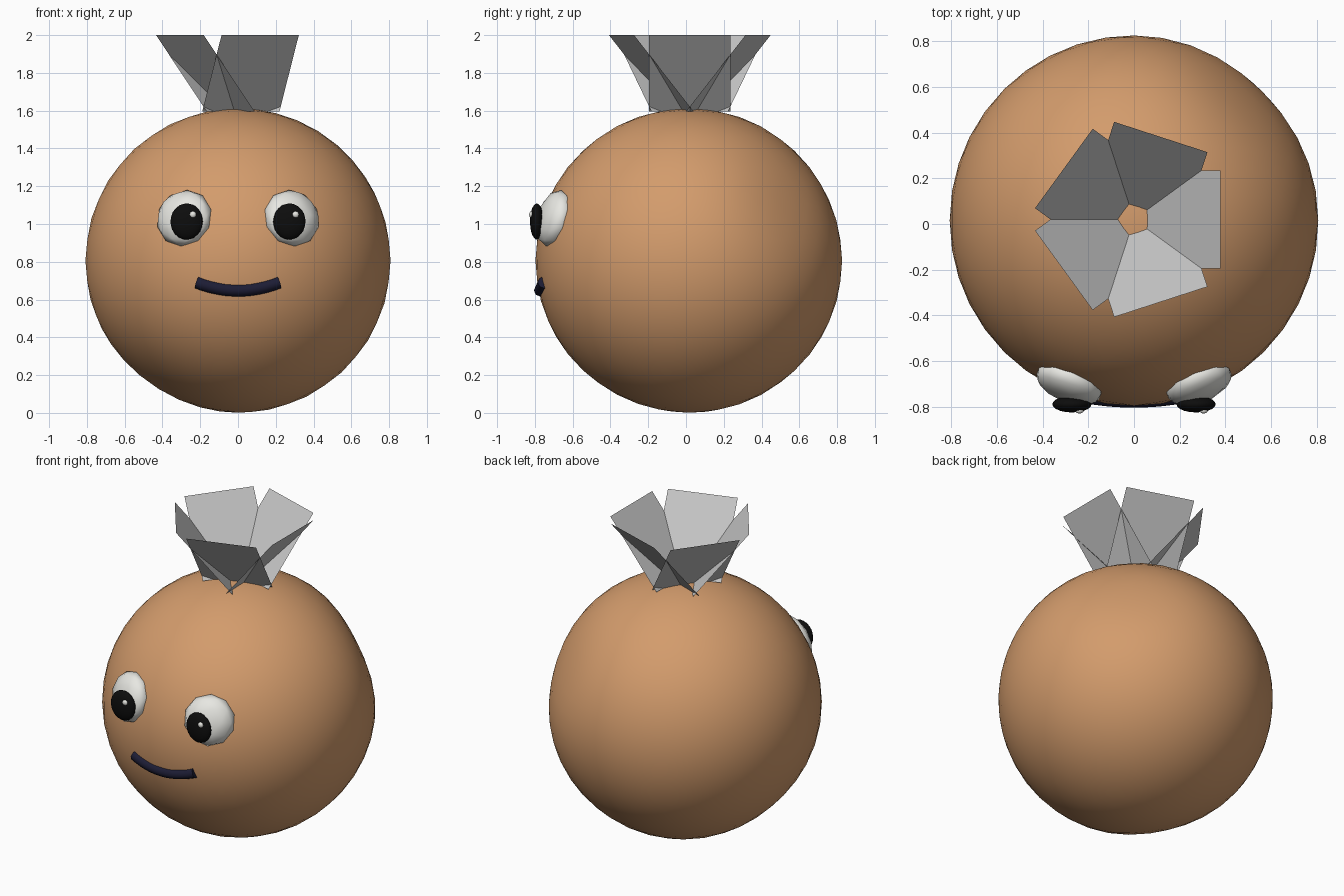
import bpy, bmesh, math
from mathutils import Vector, Matrix

if "Cube" in bpy.data.objects:
    bpy.data.objects.remove(bpy.data.objects["Cube"])


def material(name, rgb):
    m = bpy.data.materials.new(name)
    m.use_nodes = True
    m.diffuse_color = (*rgb, 1)
    m.node_tree.nodes["Principled BSDF"].inputs["Base Color"].default_value = (*rgb, 1)
    return m


TAN = material("warm tan", (0.65, 0.33, 0.15))
WHITE = material("eye white", (0.8, 0.8, 0.76))
BLACK = material("pupil black", (0.004, 0.004, 0.004))
NAVY = material("mouth navy", (0.012, 0.012, 0.035))
GREY = material("leaf grey", (0.56, 0.56, 0.56))


def add_object(name, bm, mat, smooth=True):
    mesh = bpy.data.meshes.new(name)
    bm.to_mesh(mesh)
    bm.free()
    mesh.materials.append(mat)
    for p in mesh.polygons:
        p.use_smooth = smooth
    obj = bpy.data.objects.new(name, mesh)
    bpy.context.collection.objects.link(obj)
    return obj


def ball(name, mat, centre, size, turn=Matrix(), detail=3):
    bm = bmesh.new()
    bmesh.ops.create_icosphere(bm, subdivisions=detail, radius=1)
    place = Matrix.Translation(centre) @ turn @ Matrix.Diagonal((*size, 1))
    bmesh.ops.transform(bm, matrix=place, verts=bm.verts)
    return add_object(name, bm, mat)


# Round body with shallow hand-shaped dents
CENTRE = Vector((0, 0.015, 0.806))
body = ball("body", TAN, CENTRE, (0.808, 0.812, 0.806), detail=4)
dents = [((0.55, 0.6, 0.35), 0.035), ((-0.5, -0.3, -0.75), 0.015)]
for v in body.data.vertices:
    d = (v.co - CENTRE).normalized()
    for axis, depth in dents:
        angle = d.angle(Vector(axis))
        v.co -= d * depth * math.exp(-(angle / 0.4) ** 2)

# Eyes: flattened whites following the body, with pupils and glints
for side, label in ((1, "left"), (-1, "right")):
    outward = Vector((side * 0.285, -0.715, 0.225))
    turn = outward.to_track_quat("Z", "Y").to_matrix().to_4x4()
    ball(label + "_eye_white", WHITE, CENTRE + outward, (0.155, 0.155, 0.075), turn, 2)
    ball(label + "_pupil", BLACK, (side * 0.272, -0.79, 1.013), (0.086, 0.036, 0.096))
    ball(label + "_glint", WHITE, (side * 0.272 + 0.033, -0.819, 1.05), (0.018, 0.012, 0.018), detail=2)

# Smiling mouth: a tube swept along a shallow arc
curve = bpy.data.curves.new("mouth", "CURVE")
curve.dimensions = "3D"
curve.bevel_depth = 0.033
curve.bevel_resolution = 2
curve.use_fill_caps = True
curve.materials.append(NAVY)
path = curve.splines.new("POLY")
STEPS = 12
path.points.add(STEPS)
for i, p in enumerate(path.points):
    t = 2 * i / STEPS - 1
    p.co = (0.217 * t, -0.772 + 0.02 * t * t, 0.649 + 0.042 * t * t, 1)
mouth = bpy.data.objects.new("mouth", curve)
bpy.context.collection.objects.link(mouth)

# Crown of five flat leaves fanning outwards
for k in range(5):
    bm = bmesh.new()
    spin = Matrix.Translation((0, 0.02, 0)) @ Matrix.Rotation(math.tau * k / 5, 4, "Z")
    corners = [(0.048, -0.215, 1.595), (0.048, 0.215, 1.595),
               (0.38, 0.215, 2), (0.38, -0.215, 2)]
    bm.faces.new([bm.verts.new(spin @ Vector(c)) for c in corners])
    bm.normal_update()
    add_object("leaf_%d" % (k + 1), bm, GREY, smooth=False)
